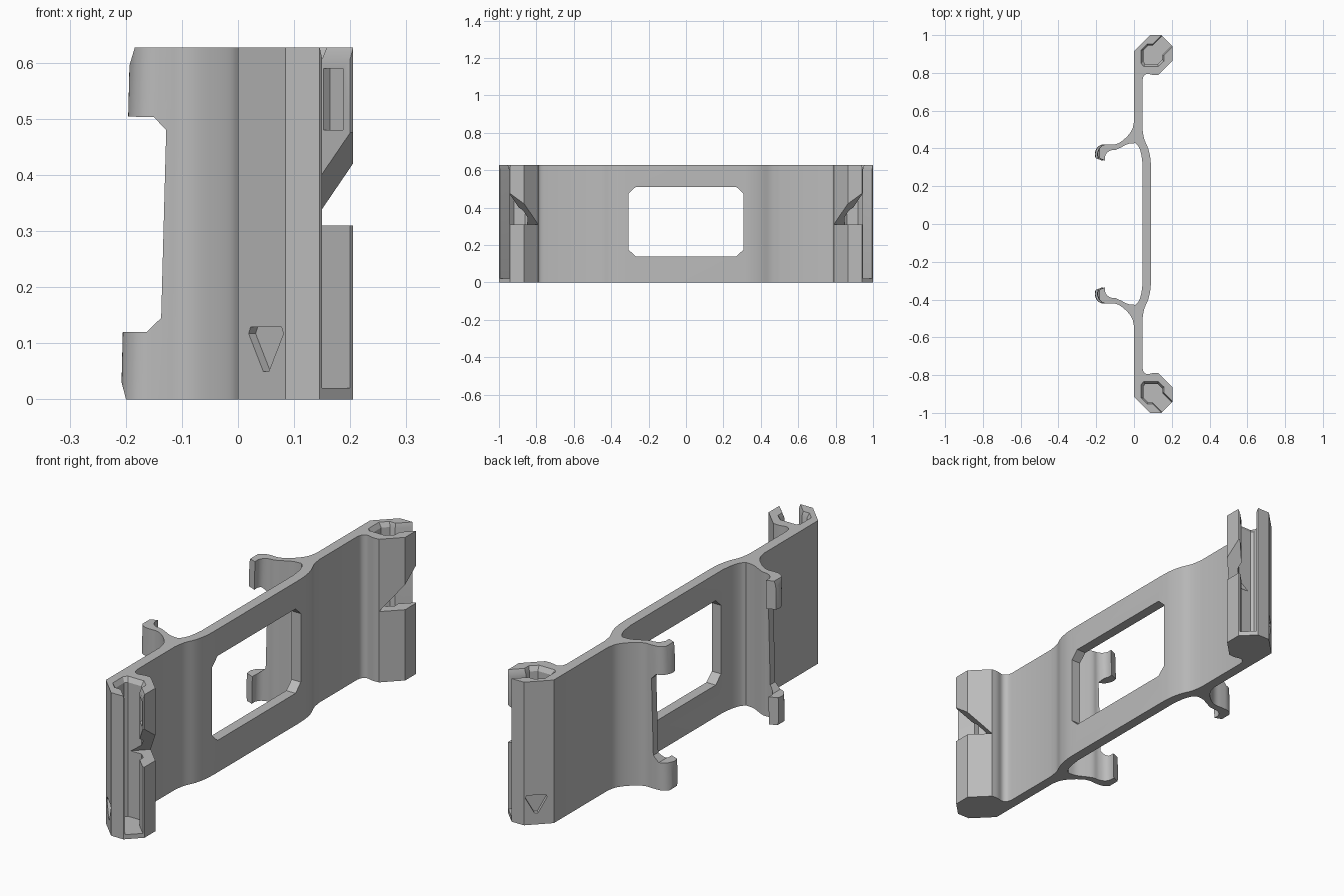
import bpy, bmesh, math
from mathutils import Vector

cube = bpy.data.objects.get("Cube")
if cube:
    bpy.data.objects.remove(cube)

HEIGHT = 0.627

grey = bpy.data.materials.new("plain grey")
grey.use_nodes = True
grey.diffuse_color = (0.5, 0.5, 0.5, 1)
grey.node_tree.nodes["Principled BSDF"].inputs["Base Color"].default_value = (0.5, 0.5, 0.5, 1)


# Axis mappings from (profile a, profile b, depth) to model space
def upright(a, b, d):
    return Vector((a, b, d))


def sideways(a, b, d):      # profile in x, z
    return Vector((a, d, b))


def lengthwise(a, b, d):    # profile in y, z
    return Vector((d, a, b))


def diagonal(a, b, d):      # profile along the 45 degree slot axis and z
    return Vector(((a - d) / 2, (a + d) / 2, b))


def spline(points, steps=5):
    """Smooth curve through a few points."""
    pts = [Vector(p) for p in points]
    pts = [2 * pts[0] - pts[1]] + pts + [2 * pts[-1] - pts[-2]]
    out = []
    for p, q, r, s in zip(pts, pts[1:], pts[2:], pts[3:]):
        for i in range(steps):
            t = i / steps
            out.append(0.5 * (2 * q + (r - p) * t + (2 * p - 5 * q + 4 * r - s) * t**2
                              + (3 * q - p - 3 * r + s) * t**3))
    return [tuple(v) for v in out + [pts[-2]]]


def prism(name, profiles, mapping, layers, centre=(0, 0), mirror=False):
    """Stack scaled copies of each profile through (depth, scale) layers."""
    bm = bmesh.new()
    for profile in profiles:
        for side in ((1, -1) if mirror else (1,)):
            rings = []
            for depth, scale in layers:
                ring = []
                for a, b in profile:
                    p = mapping(centre[0] + (a - centre[0]) * scale,
                                centre[1] + (b - centre[1]) * scale, depth)
                    p.y *= side
                    ring.append(bm.verts.new(p))
                rings.append(ring)
            bm.faces.new(rings[0])
            bm.faces.new(rings[-1])
            for low, high in zip(rings, rings[1:]):
                for i in range(len(low)):
                    j = (i + 1) % len(low)
                    bm.faces.new((low[i], low[j], high[j], high[i]))
    bmesh.ops.recalc_face_normals(bm, faces=bm.faces)
    mesh = bpy.data.meshes.new(name)
    bm.to_mesh(mesh)
    bm.free()
    mesh.materials.append(grey)
    obj = bpy.data.objects.new(name, mesh)
    bpy.context.collection.objects.link(obj)
    return obj


def activate(obj):
    bpy.ops.object.select_all(action='DESELECT')
    obj.select_set(True)
    bpy.context.view_layer.objects.active = obj


def combine(target, tool, operation='DIFFERENCE'):
    activate(target)
    mod = target.modifiers.new("shape", 'BOOLEAN')
    mod.operation = operation
    mod.solver = 'EXACT'
    mod.object = tool
    bpy.ops.object.modifier_apply(modifier=mod.name)
    bpy.data.objects.remove(tool)


# Frame: central wall, offset side walls and angular end heads
front_side = (spline([(.09, .29), (.087, .345), (.075, .40), (.054, .45), (.045, .5)])
              + spline([(.045, .76), (.051, .783), (.07, .795), (.1, .789), (.13, .79)], 3))
head = [(.205, .865), (.205, .94), (.145, 1), (.085, 1), (0, .915)]
back_side = [(0, .43)] + spline([(.008, .428), (.024, .41), (.037, .375), (.045, .32)])
half = front_side + head + back_side
outline = half + [(x, -y) for x, y in reversed(half)]
frame = prism("frame", [outline], upright, [(0, 1), (HEIGHT, 1)])

# Window with clipped corners
window = [(s * a, b) for s, a, b in (
    (1, .27, .14), (1, .307, .175), (1, .307, .475), (1, .27, .51),
    (-1, .27, .51), (-1, .307, .475), (-1, .307, .175), (-1, .27, .14))]
combine(frame, prism("window_cutter", [window], lengthwise, [(-.02, 1), (.15, 1)]))

# Slots in the heads, flared at the top
slot = [(.06, .847), (.05, .86), (.05, .92), (.075, .945), (.1, .945), (.2025, 1.0475),
        (.2525, .9975), (.15, .895), (.15, .87), (.125, .847)]
combine(frame, prism("slot_cutter", [slot], upright,
                     [(.02, 1), (.607, 1), (.647, 1.4)], (.11, .91), True))

# Slanted notch through the inner post
notch = [(.92, .31), (1.3, .31), (1.3, .589)]
combine(frame, prism("notch_cutter", [notch], diagonal, [(.5, 1), (.79, 1)], mirror=True))

# Shallow pocket in the inner lip
pocket = [(1.05, .48), (1.12, .48), (1.12, .59), (1.05, .59)]
combine(frame, prism("pocket_cutter", [pocket], diagonal, [(.722, 1), (.79, 1)], mirror=True))

# Triangular recess with clipped corners
mark = [(1.005, .05), (1.025, .05), (1.077, .117), (1.07, .129), (.96, .129), (.953, .117)]
combine(frame, prism("mark_cutter", [mark], diagonal, [(.89, 1), (.96, 1)], mirror=True))

# Clip arms: hooked profile, leaning slightly with height
outer = spline([(0, .54), (-.01, .5), (-.035, .465), (-.07, .435), (-.1, .422), (-.135, .422),
                (-.17, .42), (-.195, .405), (-.208, .375), (-.205, .35)], 4)
inner = spline([(-.168, .335), (-.168, .36), (-.155, .38), (-.13, .39), (-.1, .392),
                (-.07, .405), (-.03, .424), (.008, .428)], 4)
arms = prism("clip_arms", [outer + inner + [(.02, .44), (.02, .52)]], upright,
             [(0, 1), (HEIGHT, 1)], mirror=True)
for v in arms.data.vertices:
    if v.co.x < -.1:
        v.co.x += .025 * v.co.z * min(1, (-.1 - v.co.x) / .05)

# Trim the arms into upper and lower hooks
gap = [(-.3, .12), (-.163, .12), (-.137, .145), (-.128, .48), (-.15, .503), (-.3, .506)]
low_corner = [(-.25, -.01), (-.197, -.01), (-.21, .04), (-.25, .04)]
high_corner = [(-.25, .64), (-.18, .64), (-.195, .59), (-.25, .59)]
combine(arms, prism("hook_cutter", [gap, low_corner, high_corner], sideways, [(-.7, 1), (.7, 1)]))
combine(frame, arms, 'UNION')

activate(frame)
bpy.ops.object.shade_smooth_by_angle(angle=math.radians(25))
